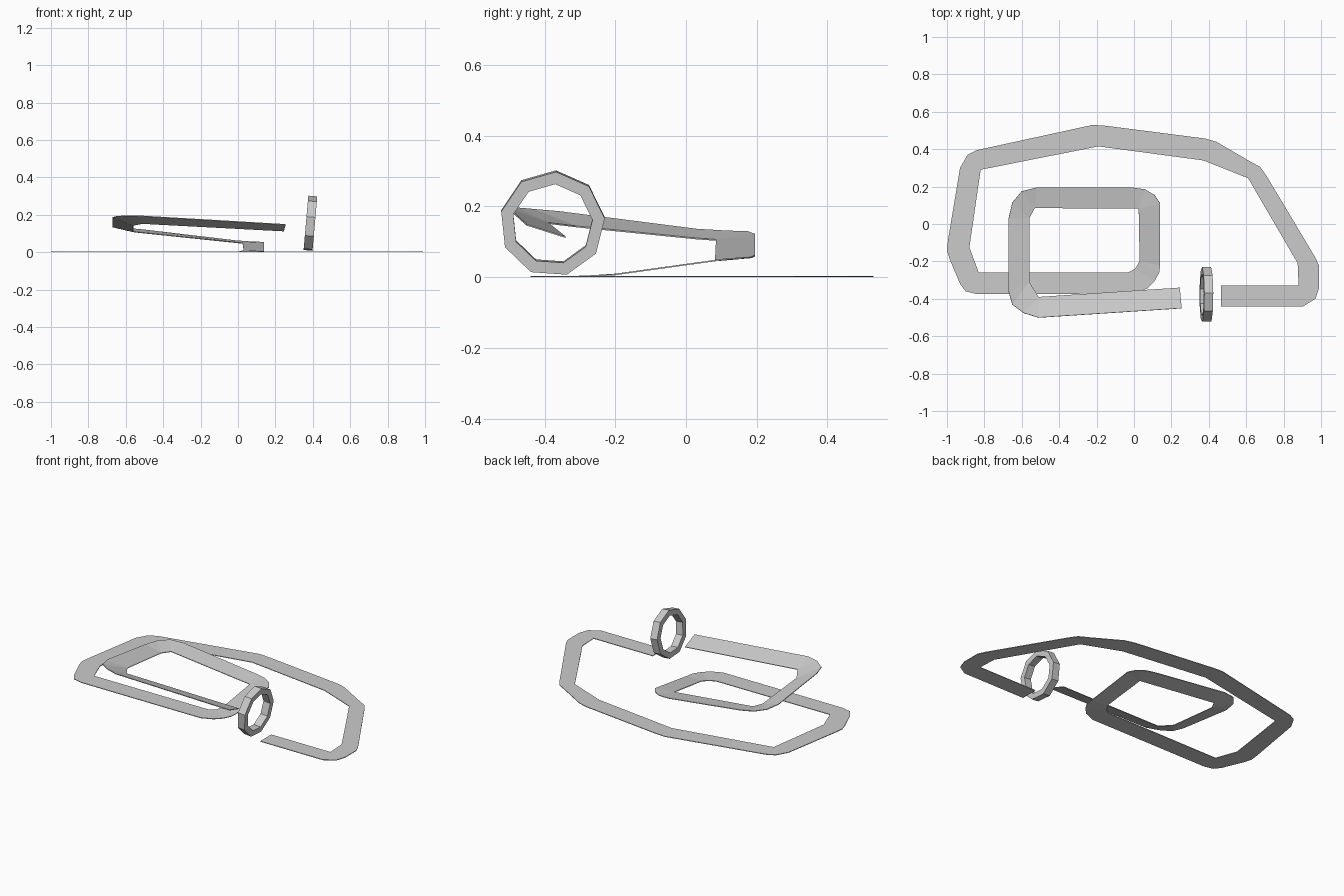
import bpy, bmesh
from math import cos, sin, radians
from mathutils import Matrix

if "Cube" in bpy.data.objects:
    bpy.data.objects.remove(bpy.data.objects["Cube"])

# Each strap corner: inner point, then the outer points fanned around it
ground = [
    [(.465, -.33), (.465, -.44)],
    [(.88, -.33), (.905, -.44), (.97, -.40), (.99, -.34)],
    [(.875, -.21), (.99, -.225), (.97, -.18)],
    [(.61, .245), (.71, .255), (.675, .305), (.62, .335)],
    [(.37, .34), (.44, .44), (.38, .457)],
    [(-.19, .415), (-.15, .525), (-.22, .53)],
    [(-.82, .29), (-.84, .395), (-.89, .37), (-.93, .30)],
    [(-.88, -.125), (-.995, -.09), (-1, -.14), (-.985, -.19)],
    [(-.83, -.26), (-.93, -.32), (-.90, -.36), (-.84, -.375)],
    [(-.03, -.258), (.0, -.375)],
    [(.005, -.24), (.07, -.345), (.11, -.305)],
]
raised = [
    [(.03, -.2, .01), (.135, -.26, .006), (.14, -.22, .007)],
    [(.025, .082, .049), (.14, .11, .053), (.11, .155, .056), (.06, .185, .058), (-.01, .195, .063)],
    [(-.53, .085, .107), (-.52, .195, .123), (-.60, .175, .13)],
    [(-.56, .03, .111), (-.65, .115, .132), (-.67, .03, .137)],
    [(-.56, -.31, .145), (-.67, -.36, .187), (-.65, -.43, .193)],
    [(-.51, -.39, .155), (-.59, -.475, .197), (-.51, -.50, .195)],
    [(.245, -.34, .115), (.255, -.45, .15)],
]

# Strap: one continuous thin ribbon
bm = bmesh.new()
prev = None
for corner in ground + raised:
    inner, *outer = [bm.verts.new((*p[:2], p[2] if len(p) > 2 else .004)) for p in corner]
    if prev:
        bm.faces.new((prev[0], prev[1], outer[0], inner))
    for a, b in zip(outer, outer[1:]):
        bm.faces.new((inner, a, b))
    prev = (inner, outer[-1])
bmesh.ops.recalc_face_normals(bm, faces=bm.faces)
if sum(f.normal.z for f in bm.faces) < 0:
    bmesh.ops.reverse_faces(bm, faces=bm.faces)
me = bpy.data.meshes.new("strap")
bm.to_mesh(me)
bm.free()
strap = bpy.data.objects.new("strap", me)
bpy.context.collection.objects.link(strap)
mod = strap.modifiers.new("thickness", 'SOLIDIFY')
mod.thickness = .004
mod.offset = -1

# Ring: nine-sided band with a rectangular section, leaning slightly
N, section = 9, [(-.024, .149), (.024, .149), (.024, .114), (-.024, .114)]
bm = bmesh.new()
loops = []
for i in range(N):
    a = radians(86 + i * 360 / N)
    loops.append([bm.verts.new((x, r * cos(a), r * sin(a))) for x, r in section])
for i in range(N):
    p, q = loops[i], loops[(i + 1) % N]
    for j in range(4):
        k = (j + 1) % 4
        bm.faces.new((p[j], p[k], q[k], q[j]))
bmesh.ops.recalc_face_normals(bm, faces=bm.faces)
me = bpy.data.meshes.new("ring")
bm.to_mesh(me)
bm.free()
ring = bpy.data.objects.new("ring", me)
bpy.context.collection.objects.link(ring)
ring.matrix_world = Matrix.Translation((.387, -.378, .152)) @ Matrix.Rotation(radians(5), 4, 'Y')
